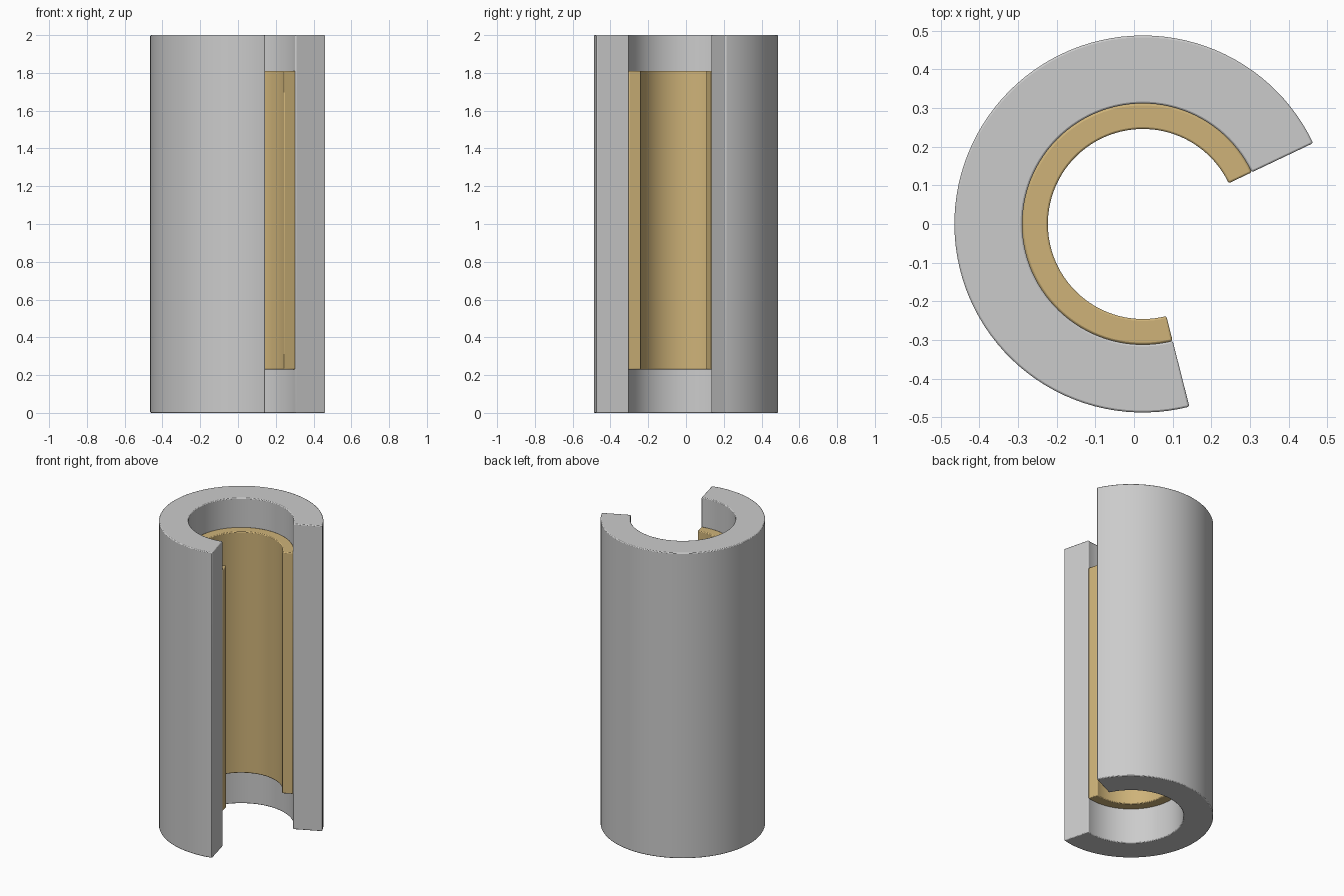
import bpy, bmesh, math

if "Cube" in bpy.data.objects:
    bpy.data.objects.remove(bpy.data.objects["Cube"])

CX = 0.023                      # axis of the open sleeve
A0, A1 = math.radians(25.4), math.radians(284.3)
STEPS = 80


def open_sleeve(name, r_in, r_out, z0, z1, bevel):
    """Sweep a rectangular wall section around an open arc."""
    bm = bmesh.new()
    section = [(r_in, z0), (r_out, z0), (r_out, z1), (r_in, z1)]
    rings = []
    for i in range(STEPS + 1):
        a = A0 + (A1 - A0) * i / STEPS
        rings.append([bm.verts.new((CX + r * math.cos(a), r * math.sin(a), z)) for r, z in section])
    for p, q in zip(rings, rings[1:]):
        for k in range(4):
            n = (k + 1) % 4
            bm.faces.new((p[k], p[n], q[n], q[k]))
    bm.faces.new(rings[0])
    bm.faces.new(rings[-1][::-1])
    bmesh.ops.recalc_face_normals(bm, faces=bm.faces)
    mesh = bpy.data.meshes.new(name)
    bm.to_mesh(mesh)
    bm.free()
    obj = bpy.data.objects.new(name, mesh)
    bpy.context.collection.objects.link(obj)

    # Softened edges
    mod = obj.modifiers.new("soft_edges", 'BEVEL')
    mod.width = bevel
    mod.segments = 2
    mod.limit_method = 'ANGLE'
    mod.angle_limit = math.radians(40)

    bpy.ops.object.select_all(action='DESELECT')
    obj.select_set(True)
    bpy.context.view_layer.objects.active = obj
    bpy.ops.object.shade_smooth_by_angle(angle=math.radians(35))
    return obj


# Thick outer shell
open_sleeve("outer_shell", 0.312, 0.488, 0.0, 2.0, 0.005)

# Thin shorter lining
lining = open_sleeve("inner_lining", 0.246, 0.312, 0.23, 1.81, 0.005)
mat = bpy.data.materials.new("tan")
mat.diffuse_color = (0.62, 0.45, 0.19, 1)
mat.use_nodes = True
mat.node_tree.nodes["Principled BSDF"].inputs["Base Color"].default_value = mat.diffuse_color
lining.data.materials.append(mat)
